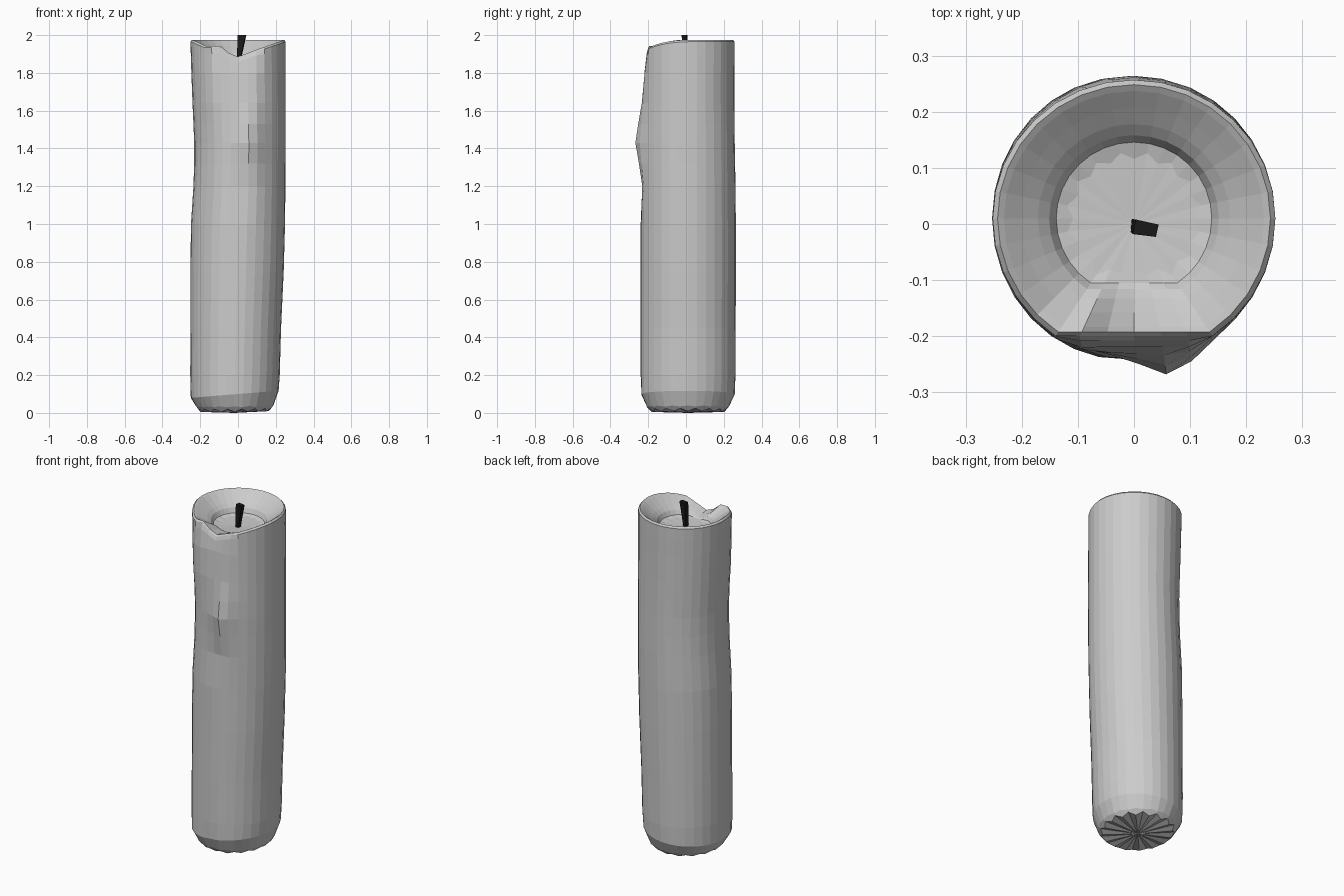
import bpy, bmesh, math

if "Cube" in bpy.data.objects:
    bpy.data.objects.remove(bpy.data.objects["Cube"])

N = 32

def interp(table, t):
    # piecewise linear lookup, table rows are (key, value, ...)
    if t <= table[0][0]:
        return table[0][1:]
    for a, b in zip(table, table[1:]):
        if t <= b[0]:
            f = (t - a[0]) / (b[0] - a[0])
            return tuple(p + (q - p) * f for p, q in zip(a[1:], b[1:]))
    return table[-1][1:]

def make_object(name, bm, color=None):
    bmesh.ops.recalc_face_normals(bm, faces=bm.faces)
    me = bpy.data.meshes.new(name)
    bm.to_mesh(me)
    bm.free()
    ob = bpy.data.objects.new(name, me)
    bpy.context.collection.objects.link(ob)
    if color:
        mat = bpy.data.materials.new(name + "_colour")
        mat.diffuse_color = color
        mat.use_nodes = True
        mat.node_tree.nodes["Principled BSDF"].inputs["Base Color"].default_value = mat.diffuse_color
        me.materials.append(mat)
    return ob

# body outline by height: z, left x, right x, front y, back y
BODY = [
    (0.10, -0.250, 0.215, -0.235, 0.258),
    (0.20, -0.253, 0.221, -0.240, 0.262),
    (0.45, -0.252, 0.228, -0.241, 0.263),
    (0.75, -0.252, 0.242, -0.241, 0.264),
    (1.00, -0.249, 0.249, -0.240, 0.264),
    (1.20, -0.236, 0.251, -0.228, 0.262),
    (1.32, -0.232, 0.251, -0.228, 0.260),
    (1.43, -0.232, 0.252, -0.232, 0.258),
    (1.53, -0.236, 0.252, -0.230, 0.257),
    (1.64, -0.241, 0.252, -0.229, 0.256),
    (1.80, -0.247, 0.252, -0.219, 0.256),
    (1.90, -0.250, 0.252, -0.208, 0.257),
    (1.97, -0.252, 0.252, -0.200, 0.257),
]
# rim height along the melted front side: x, z
LIP = [(-0.25, 1.975), (-0.18, 1.942), (-0.09, 1.942), (-0.02, 1.878),
       (0.09, 1.918), (0.25, 1.972)]

def angle(i):
    return 2 * math.pi * i / N

def body_point(i, z):
    xl, xr, yf, yb = interp(BODY, z)
    c, s = math.cos(angle(i)), math.sin(angle(i))
    x = (xl + xr) / 2 + (xr - xl) / 2 * c
    if s > 0:
        y = 0.01 + (yb - 0.01) * s
    else:
        y = max(0.01 + 0.252 * s, yf)
    # runs of wax on the front
    if s < 0:
        g = math.exp(-((x - 0.06) / 0.06) ** 2 - ((z - 1.43) / 0.15) ** 2)
        g2 = math.exp(-((x + 0.16) / 0.05) ** 2 - ((z - 1.72) / 0.12) ** 2)
        y -= 0.036 * g + 0.012 * g2
    return x, y, z

def rim_z(i):
    s = math.sin(angle(i))
    return 1.973 if s > -0.05 else interp(LIP, 0.25 * math.cos(angle(i)))[0]

rings = []
# rounded foot with a ragged edge
for k, z, lift in ((0.78, 0.0, 0.02), (0.88, 0.03, 0.0)):
    ring = []
    for i in range(N):
        x, y, _ = body_point(i, 0.10)
        f = k + (0.06 if i % 2 and lift else 0)
        ring.append((-0.018 + (x + 0.018) * f, 0.01 + (y - 0.01) * f,
                     z + (lift if i % 2 else 0.005) + 0.02 * max(0, x)))
    rings.append(ring)
rings.append([(x, y, 0.10 + 0.08 * x) for x, y, _ in
              (body_point(i, 0.10) for i in range(N))])
# wall, upper rows squeezed below the rim
for row in BODY[1:-1]:
    rings.append([(p[0], p[1], min(p[2], rim_z(i) - (1.955 - p[2]) * 0.5))
                  for i, p in ((i, body_point(i, row[0])) for i in range(N))])
rings.append([(x, y, rim_z(i) - 0.008) for i in range(N)
              for x, y, _ in [body_point(i, 1.97)]])
# melted bowl: scale, blend from rim height to floor height
FLOOR = 1.868
for k, b in ((0.965, -0.02), (0.92, 0.05), (0.80, 0.28), (0.68, 0.50),
             (0.60, 0.68), (0.55, 0.93), (0.43, 1.0)):
    ring = []
    for i in range(N):
        x, y, _ = body_point(i, 1.97)
        f = k + (0.05 if k < 0.5 and i % 2 else 0)
        ring.append((x * f, 0.01 + (y - 0.01) * f,
                     rim_z(i) * (1 - b) + FLOOR * b))
    rings.append(ring)

bm = bmesh.new()
vs = [[bm.verts.new(p) for p in r] for r in rings]
for a, b in zip(vs, vs[1:]):
    for i in range(N):
        j = (i + 1) % N
        bm.faces.new((a[i], a[j], b[j], b[i]))
for ring, centre in ((vs[0], (-0.018, 0.01, 0.0)), (vs[-1], (0, 0.0, 1.862))):
    c = bm.verts.new(centre)
    for i in range(N):
        bm.faces.new((ring[i], ring[(i + 1) % N], c))
make_object("candle_wax", bm)

# wick: leaning, widening strip
bm = bmesh.new()
lo = [(-0.004, 0.009, 1.86), (0.014, 0.005, 1.86),
      (0.012, -0.017, 1.86), (-0.006, -0.014, 1.86)]
hi = [(0.003, 0.008, 2.0), (0.044, -0.001, 2.0),
      (0.039, -0.023, 2.0), (-0.002, -0.018, 2.0)]
lo, hi = [[bm.verts.new(p) for p in r] for r in (lo, hi)]
for i in range(4):
    j = (i + 1) % 4
    bm.faces.new((lo[i], lo[j], hi[j], hi[i]))
bm.faces.new(lo)
bm.faces.new(hi)
make_object("wick", bm, (0.01, 0.01, 0.01, 1))
